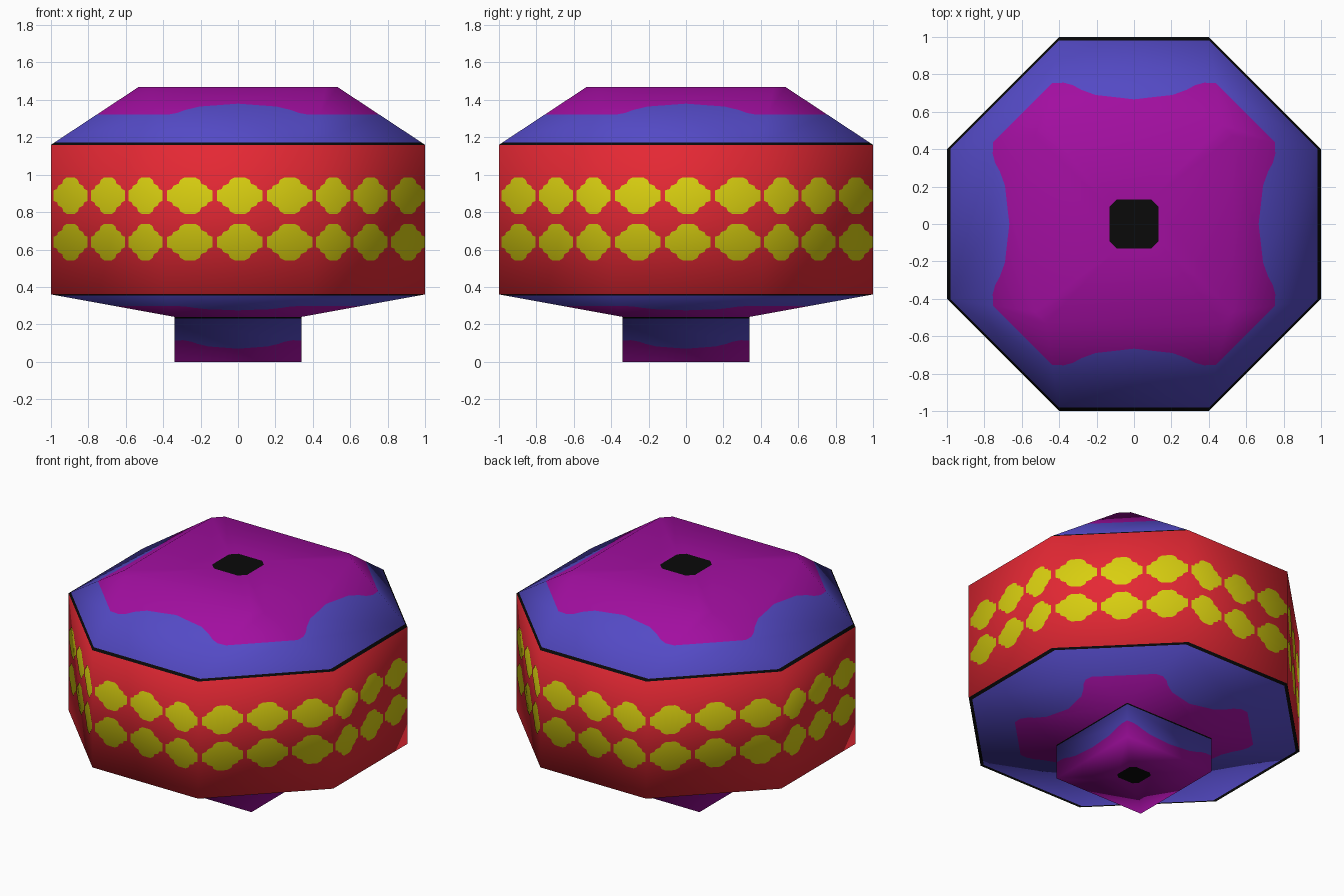
import bpy
from mathutils import Vector

if "Cube" in bpy.data.objects:
    bpy.data.objects.remove(bpy.data.objects["Cube"])

# One material per flat colour
COLOURS = {
    "red": (0.78, 0.021, 0.034), "blue": (0.088, 0.068, 0.56),
    "purple": (0.36, 0.0045, 0.35), "black": (0.003, 0.003, 0.003),
    "yellow": (0.69, 0.62, 0.005),
}
MATS = list(COLOURS)


class Part:
    """Collects welded points (each with a soft normal) and coloured faces."""

    def __init__(self):
        self.index, self.co, self.no, self.faces, self.mats = {}, [], [], [], []

    def face(self, points, colour, flip=False):
        ids = []
        for p, n in points:
            key = tuple(round(c, 4) + 0.0 for c in p)
            if key not in self.index:
                self.index[key] = len(self.co)
                self.co.append(p)
                self.no.append(n.normalized())
            if self.index[key] not in ids:
                ids.append(self.index[key])
        if len(ids) > 2:
            self.faces.append(ids[::-1] if flip else ids)
            self.mats.append(MATS.index(colour))

    def build(self, name, materials):
        me = bpy.data.meshes.new(name)
        me.from_pydata(self.co, [], self.faces)
        for m in materials:
            me.materials.append(m)
        for poly, m in zip(me.polygons, self.mats):
            poly.material_index = m
            poly.use_smooth = True
        me.normals_split_custom_set_from_vertices(self.no)
        ob = bpy.data.objects.new(name, me)
        bpy.context.collection.objects.link(ob)
        return ob


def octagon(a, b):
    return [(a, -b), (b, -a), (b, a), (a, b), (-a, b), (-b, a), (-b, -a), (-a, -b)]


def ring(a, b, z, out, up, square=False):
    """Eight corners with their soft normals (out = sideways share, up = z share)."""
    dirs = octagon(0.707, 0.707) if square else octagon(0.383, 0.924)
    return [(Vector((x, y, z)), Vector((u * out, v * out, up)))
            for (x, y), (u, v) in zip(octagon(a, b), dirs)]


def mix(p, q, t):
    return p[0].lerp(q[0], t), p[1].lerp(q[1], t)


def panel_point(outer, inner, i, s, t):
    j = (i + 1) % 8
    return mix(mix(outer[i], outer[j], s), mix(inner[i], inner[j], s), t)


# Wavy colour border across a main side: (along, down the slope)
HALF = [(0, .525), (.07, .52), (.13, .55), (.18, .60), (.27, .66), (.39, .685)]
WAVE = HALF + [(.5, .71)] + [(1 - s, t) for s, t in reversed(HALF)]
LINE = 0.04


def painted_band(part, outer, inner, flip):
    """Black edge line, blue margin and purple centre on all eight sides."""
    for i in range(8):
        def pt(s, t):
            return panel_point(outer, inner, i, s, t)
        border = [pt(s, t) for s, t in (WAVE if i % 2 else [(0, .525), (1, .525)])]
        part.face([pt(0, 0), pt(1, 0), pt(1, LINE), pt(0, LINE)], "black", flip)
        part.face([pt(0, LINE), pt(1, LINE)] + border[::-1], "blue", flip)
        part.face(border + [pt(1, 1), pt(0, 1)], "purple", flip)


def cap(part, edge, dot, flip):
    """Flat purple cap with a black spot in the middle."""
    for i in range(8):
        j = (i + 1) % 8
        part.face([edge[i], edge[j], dot[j], dot[i]], "purple", flip)
    part.face(dot, "black", flip)


materials = []
for name, rgb in COLOURS.items():
    m = bpy.data.materials.new(name)
    m.diffuse_color = (*rgb, 1)
    m.use_nodes = True
    m.node_tree.nodes["Principled BSDF"].inputs["Base Color"].default_value = m.diffuse_color
    materials.append(m)

# Rings from top to bottom
roof_top = ring(.47, .53, 1.47, .33, .94)
rim = ring(.4, 1, 1.16, .9, .42)
base_rim = ring(.4, 1, .36, .83, -.56)
foot_top = ring(.34, .34, .24, .53, -.85, True)
foot_bottom = ring(.34, .34, 0, .82, -.58, True)

# Drum body: roof, wall, underside and square foot as one closed shell
body = Part()
cap(body, roof_top, ring(.09, .132, 1.47, 0, 1), False)
painted_band(body, rim, roof_top, False)
for i in range(8):
    j = (i + 1) % 8
    body.face([base_rim[i], base_rim[j], rim[j], rim[i]], "red")
painted_band(body, base_rim, foot_top, True)
painted_band(body, foot_top, foot_bottom, True)
cap(body, foot_bottom, ring(.058, .085, 0, 0, -1), True)
body.build("drum_body", materials)

# Stepped diamonds: two rows of three on every wall side
QUARTER = [(.152, .035), (.12, .045), (.112, .066), (.075, .08), (.066, .105), (.035, .122)]
DIAMOND = (QUARTER + [(-s, t) for s, t in reversed(QUARTER)]
           + [(-s, -t) for s, t in QUARTER] + [(s, -t) for s, t in reversed(QUARTER)])
plates = Part()
for i in range(8):
    a, b = base_rim[i][0], base_rim[(i + 1) % 8][0]
    lift = (b - a).cross(Vector((0, 0, 1))).normalized() * 0.003
    for row in (.35, .66):
        for k in range(3):
            mid = (k + .5) / 3 + .012
            pts = [panel_point(base_rim, rim, i, mid + s, row + t) for s, t in DIAMOND]
            plates.face([(p + lift, n) for p, n in pts], "yellow")
plates.build("diamond_plates", materials)
